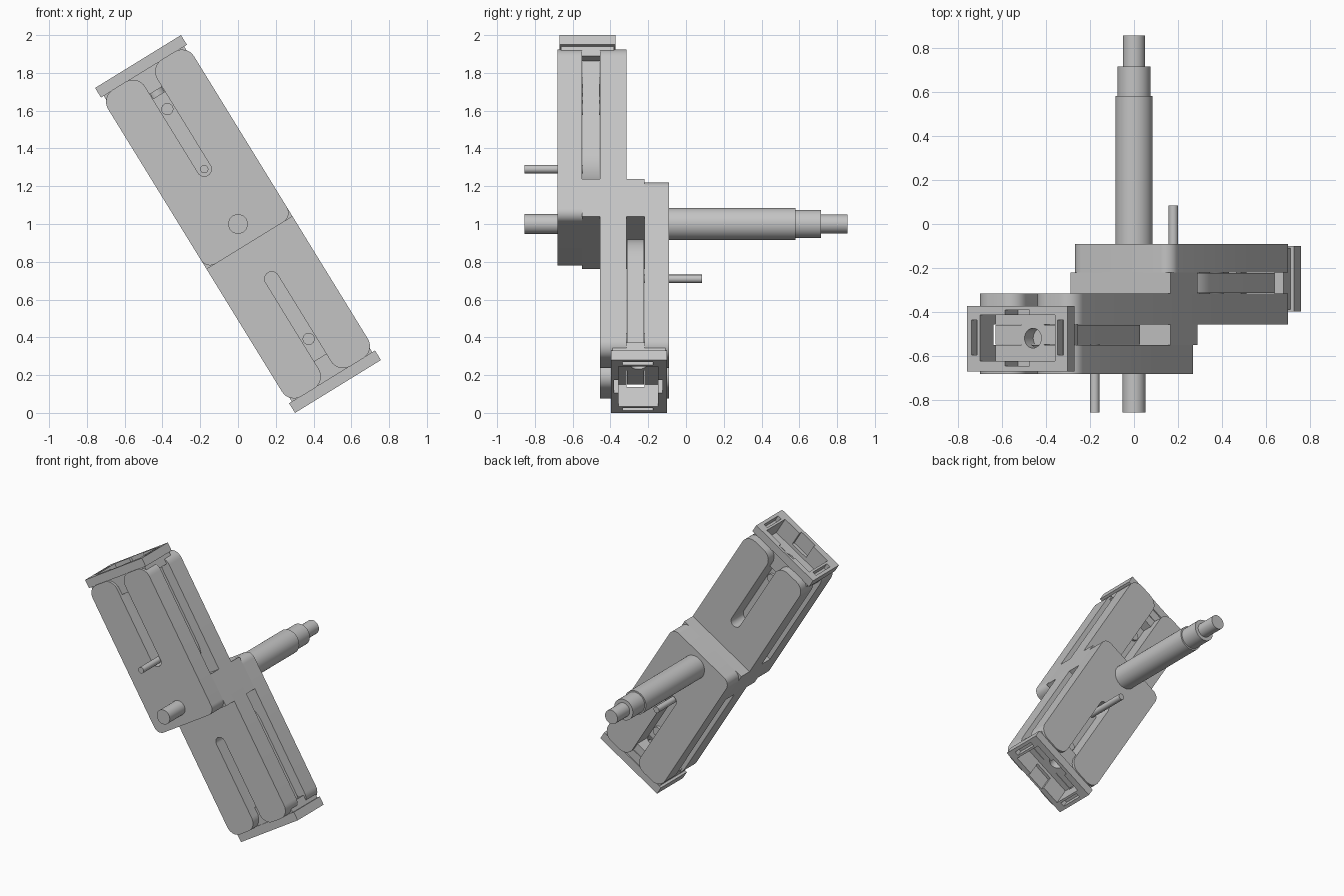
import bpy, bmesh, math
from mathutils import Vector

cube = bpy.data.objects.get("Cube")
if cube:
    bpy.data.objects.remove(cube, do_unlink=True)

metal = bpy.data.materials.new("plain_grey")
metal.use_nodes = True
grey = (0.55, 0.55, 0.55, 1)
metal.diffuse_color = grey
metal.node_tree.nodes["Principled BSDF"].inputs["Base Color"].default_value = grey

TILT = math.radians(31.6)
MID_Y = -0.385          # depth of the centre of symmetry
HALF = 0.267            # half width of the body
HUB = 0.117             # half length of the hub
TIP = 0.953             # end of the plates
SLOT = 0.038            # half width of the fork slot


def place(u, v, y, side=1):
    """u runs along the arm, v across it; side -1 gives the opposite arm."""
    u, v = u * side, v * side
    y = MID_Y + (y - MID_Y) * side
    return Vector((v * math.cos(TILT) - u * math.sin(TILT), y,
                   1 + u * math.cos(TILT) + v * math.sin(TILT)))


def rounded(corners, steps=8):
    """Outline with each (u, v, radius) corner turned into an arc."""
    out = []
    for i, (u, v, r) in enumerate(corners):
        p = Vector((u, v))
        if r == 0:
            out.append(p)
            continue
        a = (Vector(corners[i - 1][:2]) - p).normalized()
        b = (Vector(corners[(i + 1) % len(corners)][:2]) - p).normalized()
        centre = p + (a + b) * r
        for k in range(steps + 1):
            t = k / steps * math.pi / 2
            out.append(centre - b * r * math.cos(t) - a * r * math.sin(t))
    return out


def circle(u, v, r, n=32):
    return [Vector((u + r * math.cos(2 * math.pi * k / n),
                    v + r * math.sin(2 * math.pi * k / n))) for k in range(n)]


def loft(name, rings):
    """Closed solid through rings of points."""
    bm = bmesh.new()
    loops = [[bm.verts.new(p) for p in ring] for ring in rings]
    for low, high in zip(loops, loops[1:]):
        for i in range(len(low)):
            j = (i + 1) % len(low)
            bm.faces.new((low[i], low[j], high[j], high[i]))
    bm.faces.new(loops[0])
    bm.faces.new(loops[-1])
    bmesh.ops.recalc_face_normals(bm, faces=bm.faces[:])
    mesh = bpy.data.meshes.new(name)
    bm.to_mesh(mesh)
    bm.free()
    mesh.materials.append(metal)
    obj = bpy.data.objects.new(name, mesh)
    bpy.context.collection.objects.link(obj)
    return obj


def prism(name, outline, y0, y1, side=1):
    return loft(name, [[place(p.x, p.y, y, side) for p in outline] for y in (y0, y1)])


def box(name, u0, u1, v0, v1, y0, y1, side=1):
    return prism(name, [Vector(c) for c in ((u0, v0), (u1, v0), (u1, v1), (u0, v1))],
                 y0, y1, side)


def cut(obj, cutters):
    for cutter in cutters:
        mod = obj.modifiers.new("cut", 'BOOLEAN')
        mod.operation = 'DIFFERENCE'
        mod.solver = 'EXACT'
        mod.object = cutter
    graph = bpy.context.evaluated_depsgraph_get()
    mesh = bpy.data.meshes.new_from_object(obj.evaluated_get(graph))
    obj.modifiers.clear()
    obj.data = mesh


# Forked end of a plate, listed across the arm
def fork(s):
    r = 0.075
    pts = [(TIP, -HALF, r), (TIP, -SLOT, r), (0.303, -SLOT, SLOT * 0.99),
           (0.303, SLOT, SLOT * 0.99), (TIP, SLOT, r), (TIP, HALF, r)]
    return [(u * s, v * s, rad) for u, v, rad in pts]


# Plate shared by both arms
middle_plate = prism("middle_plate", rounded(fork(1) + fork(-1)), -0.455, -0.315)
parts = [middle_plate]
all_cutters = []

for side, label in ((1, "upper"), (-1, "lower")):
    # Outer plate and hub spacer
    outer = prism(label + "_outer_plate",
                  rounded(fork(1) + [(-HUB, HALF, 0.055), (-HUB, -HALF, 0.055)]),
                  -0.68, -0.55, side)
    spacer = box(label + "_hub_spacer", -HUB, HUB, -HALF, HALF, -0.55, -0.455, side)

    # Round-ended slider between the plates
    slider = prism(label + "_slider", rounded([
        (0.13, -0.2, 0.1999), (0.13, 0.2, 0.1999), (0.955, 0.2, 0), (0.955, -0.2, 0)], 14),
        -0.547, -0.458, side)
    # End cap with its collar and the block that fills the slot
    cap = box(label + "_end_cap", 0.95, 1.01, -HALF, HALF, -0.67, -0.373, side)
    collar = box(label + "_cap_collar", 0.89, 0.952, -0.25, 0.25, -0.662, -0.381, side)
    slot_block = box(label + "_slot_block", 0.83, 0.951, -0.06, 0.06, -0.658, -0.385, side)

    # Cutters for the cap socket, its key ways, end notches and bore
    bore = loft("bore_cutter", [[place(u, p.x, p.y, side) for p in circle(0, -0.518, 0.045, 24)]
                                for u in (0.8, 0.9)])
    cutters = [box("socket_cutter", 0.875, 1.1, -0.2, 0.2, -0.622, -0.412, side),
               box("key_cutter", 0.9, 1.1, -0.065, 0.065, -0.645, -0.39, side),
               box("notch_cutter", 0.965, 1.1, -0.245, -0.215, -0.595, -0.435, side),
               box("notch_cutter", 0.965, 1.1, 0.215, 0.245, -0.595, -0.435, side),
               bore]
    for obj in (outer, slider, cap, collar, slot_block, middle_plate):
        cut(obj, cutters)
    all_cutters += cutters

    # Guide pin and cross screw
    pin = prism(label + "_guide_pin", circle(0.341, 0, 0.022, 14), -0.855, -0.5, side)
    screw = prism(label + "_cross_screw", circle(0.714, 0, 0.032, 20), -0.57, -0.44, side)
    parts += [outer, spacer, slider, cap, collar, slot_block, pin, screw]

for cutter in all_cutters:
    bpy.data.objects.remove(cutter, do_unlink=True)

# Stepped shaft through the hub
profile = [(-0.855, 0.052), (-0.6, 0.052), (-0.6, 0.085), (0.58, 0.085),
           (0.58, 0.075), (0.715, 0.075), (0.715, 0.05), (0.855, 0.05)]
parts.append(loft("shaft", [[place(p.x, p.y, y) for p in circle(0, 0, r, 40)]
                            for y, r in profile]))

# Smooth round surfaces and keep edges crisp
bpy.ops.object.select_all(action='DESELECT')
for obj in parts:
    obj.select_set(True)
bpy.context.view_layer.objects.active = parts[0]
bpy.ops.object.shade_smooth_by_angle(angle=math.radians(30))
